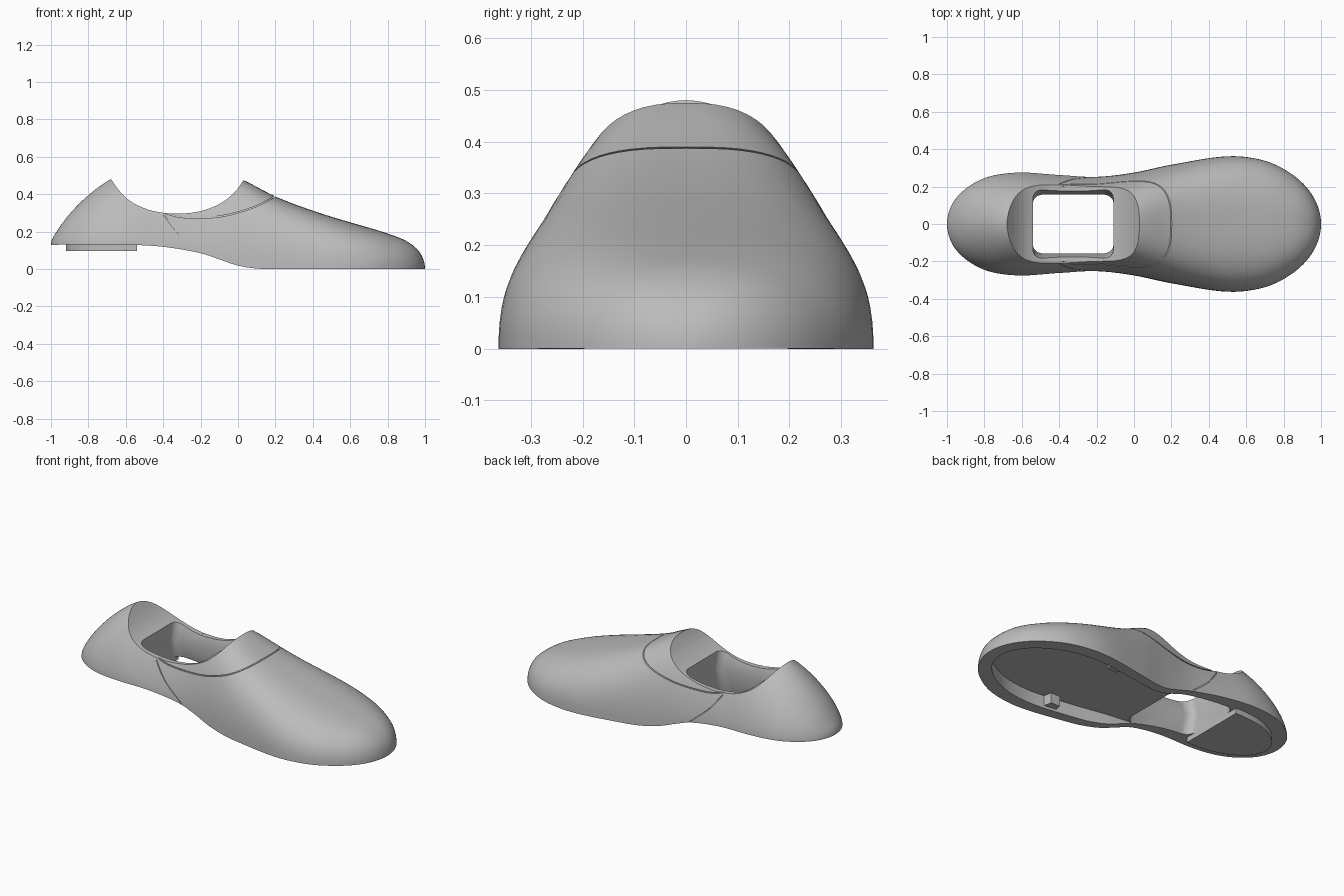
import bpy
import bmesh
from math import acos, cos, sin, pi

default_cube = bpy.data.objects.get("Cube")
if default_cube:
    bpy.data.objects.remove(default_cube)

grey = bpy.data.materials.new("plain grey")
grey.use_nodes = True
grey.diffuse_color = (0.5, 0.5, 0.5, 1)
grey.node_tree.nodes["Principled BSDF"].inputs["Base Color"].default_value = grey.diffuse_color


def smooth_curve(points, warp=lambda value: value):
    """Return a smooth function through the points, with x optionally warped."""
    knots = sorted((warp(x), y) for x, y in points)
    last = len(knots) - 1

    def slope(i):
        before, after = knots[max(i - 1, 0)], knots[min(i + 1, last)]
        return (after[1] - before[1]) / (after[0] - before[0])

    def evaluate(x):
        t = min(max(warp(x), knots[0][0]), knots[last][0])
        i = 0
        while i < last - 1 and t > knots[i + 1][0]:
            i += 1
        (start, low), (end, high) = knots[i], knots[i + 1]
        span = end - start
        u = (t - start) / span
        blend = u * u * (3 - 2 * u)
        tangent_a = u * (1 - u) * (1 - u) * span * slope(i)
        tangent_b = u * u * (u - 1) * span * slope(i + 1)
        return low + (high - low) * blend + tangent_a + tangent_b

    return evaluate


def angle(x):
    return acos(min(max(x, -1), 1))


# Shape of the shoe along its length
half_width = smooth_curve([(-1, 0), (-.95, .14), (-.8, .245), (-.62, .275), (-.4, .262),
                           (-.2, .252), (0, .275), (.2, .317), (.5, .362), (.7, .338),
                           (.85, .262), (.95, .16), (1, 0)], angle)
top_line = smooth_curve([(-1, .13), (-.97, .2), (-.9, .295), (-.8, .395), (-.68, .48),
                         (-.5, .54), (-.3, .55), (-.1, .52), (.03, .475), (.2, .388),
                         (.4, .312), (.6, .25), (.8, .19), (.9, .15), (.97, .092), (1, 0)], angle)
sole_line = smooth_curve([(-1, .13), (-.6, .13), (-.4, .119), (-.2, .085), (-.1, .052),
                          (0, .018), (.1, .003), (.2, 0), (1, 0)])
fullness = smooth_curve([(-1, 2), (-.65, 1.8), (-.4, 1.62), (-.2, 1.8), (.03, 2.5),
                         (.2, 2.85), (.5, 2.9), (1, 2.5)])


def finish(name, bm):
    bmesh.ops.recalc_face_normals(bm, faces=bm.faces)
    mesh = bpy.data.meshes.new(name)
    bm.to_mesh(mesh)
    bm.free()
    mesh.materials.append(grey)
    obj = bpy.data.objects.new(name, mesh)
    bpy.context.collection.objects.link(obj)
    return obj


def loft(name, scale=1.0, stations=72, steps=44):
    """Skin superellipse sections, sloping near the ground, from toe to heel."""
    bm = bmesh.new()
    rings = []
    for i in range(stations + 1):
        x = cos(pi * i / stations)
        base, power = sole_line(x), 2 / fullness(x)
        height = (top_line(x) - base) * scale
        ring = []
        for j in range(steps + 1):
            phi = pi * j / steps
            c, s = cos(phi), max(sin(phi), 0)
            side = abs(c) ** power * (1 if c > 0 else -1)
            ring.append(bm.verts.new((x, half_width(x) * scale * side,
                                      base + height * s ** (power / .85))))
        rings.append(ring)
    for a, b in zip(rings, rings[1:]):
        for j in range(len(a)):
            k = (j + 1) % len(a)
            bm.faces.new((a[j], a[k], b[k], b[j]))
    bmesh.ops.remove_doubles(bm, verts=bm.verts, dist=1e-5)
    return finish(name, bm)


def prism(name, outline, low, high, along="z", foot_ratio=1):
    """Extrude an outline along z (x, y points) or along y (x, z points).
    The low end of a z prism can be wider or narrower in y."""
    bm = bmesh.new()
    ends = []
    for level, ratio in ((low, foot_ratio), (high, 1)):
        ends.append([bm.verts.new((a, b * ratio, level) if along == "z" else (a, level, b))
                     for a, b in outline])
    for end in ends:
        bm.faces.new(end)
    for i in range(len(outline)):
        k = (i + 1) % len(outline)
        bm.faces.new((ends[0][i], ends[0][k], ends[1][k], ends[1][i]))
    return finish(name, bm)


def subtract(target, cutter):
    """Cut one object out of another and discard the cutter."""
    modifier = target.modifiers.new("cut", "BOOLEAN")
    modifier.operation = "DIFFERENCE"
    modifier.solver = "EXACT"
    modifier.object = cutter
    graph = bpy.context.evaluated_depsgraph_get()
    result = bpy.data.meshes.new_from_object(target.evaluated_get(graph))
    target.modifiers.clear()
    target.data = result
    bpy.data.objects.remove(cutter)


def samples(start, end, count):
    return [start + (end - start) * i / count for i in range(count + 1)]


def footprint(start, end, reach, ratio):
    """Outline that follows the sole edge at a reduced size."""
    xs = [reach * cos(t) for t in samples(angle(start / reach), angle(end / reach), 32)]
    right = [(x, ratio * half_width(x / reach)) for x in xs]
    left = [(x, -y) for x, y in reversed(right)]
    return [p for p in right + left if abs(p[1]) > 1e-4]


# Shoe body
body = loft("shoe_body")

# Shallow seams around the collar and the heel
collar = smooth_curve([(-.43, .312), (-.33, .28), (-.22, .27), (-.1, .278), (0, .3),
                       (.1, .335), (.2, .386), (.26, .425)])
collar_path = [(x, collar(x)) for x in samples(-.43, .26, 30)]
heel = smooth_curve([(.04, -.17), (.085, -.2), (.19, -.32), (.3, -.408)])
heel_path = [(heel(z), z) for z in samples(.04, .29, 16)]
for path, dx, dz in ((collar_path, 0, .006), (heel_path, .006, 0)):
    band = path + [(x + dx, z + dz) for x, z in reversed(path)]
    groove = prism("seam_cutter", band, -.5, .5, "y")
    subtract(groove, loft("seam_core", scale=.97))
    subtract(body, groove)

# Scooped opening
scoop = smooth_curve([(-.72, .56), (-.68, .482), (-.6, .382), (-.5, .325), (-.4, .301),
                      (-.3, .297), (-.2, .31), (-.1, .348), (-.02, .408), (.03, .476),
                      (.08, .57)])
rim = [(x, scoop(x)) for x in samples(-.72, .08, 40)]
subtract(body, prism("opening_cutter", rim + [(.08, .8), (-.72, .8)], -.5, .5, "y"))

# Foot hole: rounded corners at the top, flaring out again towards the ground
corner, hole = .055, []
for cx, cy, turn in ((-.165, .14, 0), (-.485, .14, 1), (-.485, -.14, 2), (-.165, -.14, 3)):
    for t in samples(turn * pi / 2, (turn + 1) * pi / 2, 6):
        hole.append((cx + corner * cos(t), cy + corner * sin(t)))
subtract(body, prism("foot_hole_cutter", hole, .23, .36, foot_ratio=.8))
lower_hole = [(x, y * .8) for x, y in hole]
subtract(body, prism("lower_hole_cutter", lower_hole, 0, .24, foot_ratio=1.45))

# Recess under the front of the sole
subtract(body, prism("recess_cutter", footprint(-.25, .93, .93, .8), -.1, .075))

# Heel pad and the two ribs inside the recess
heel_pad = prism("heel_pad", footprint(-.54, -.92, .92, .74), .097, .135)
for label, side in (("left", -1), ("right", 1)):
    rib = [(x, side * y) for x, y in ((.32, .235), (.38, .235), (.39, .29), (.31, .29))]
    prism("sole_rib_" + label, rib, .015, .085)

# Smooth shading with crisp cut edges
bpy.ops.object.select_all(action="DESELECT")
for obj in (body, heel_pad):
    obj.select_set(True)
bpy.context.view_layer.objects.active = body
bpy.ops.object.shade_smooth_by_angle(angle=.6)
